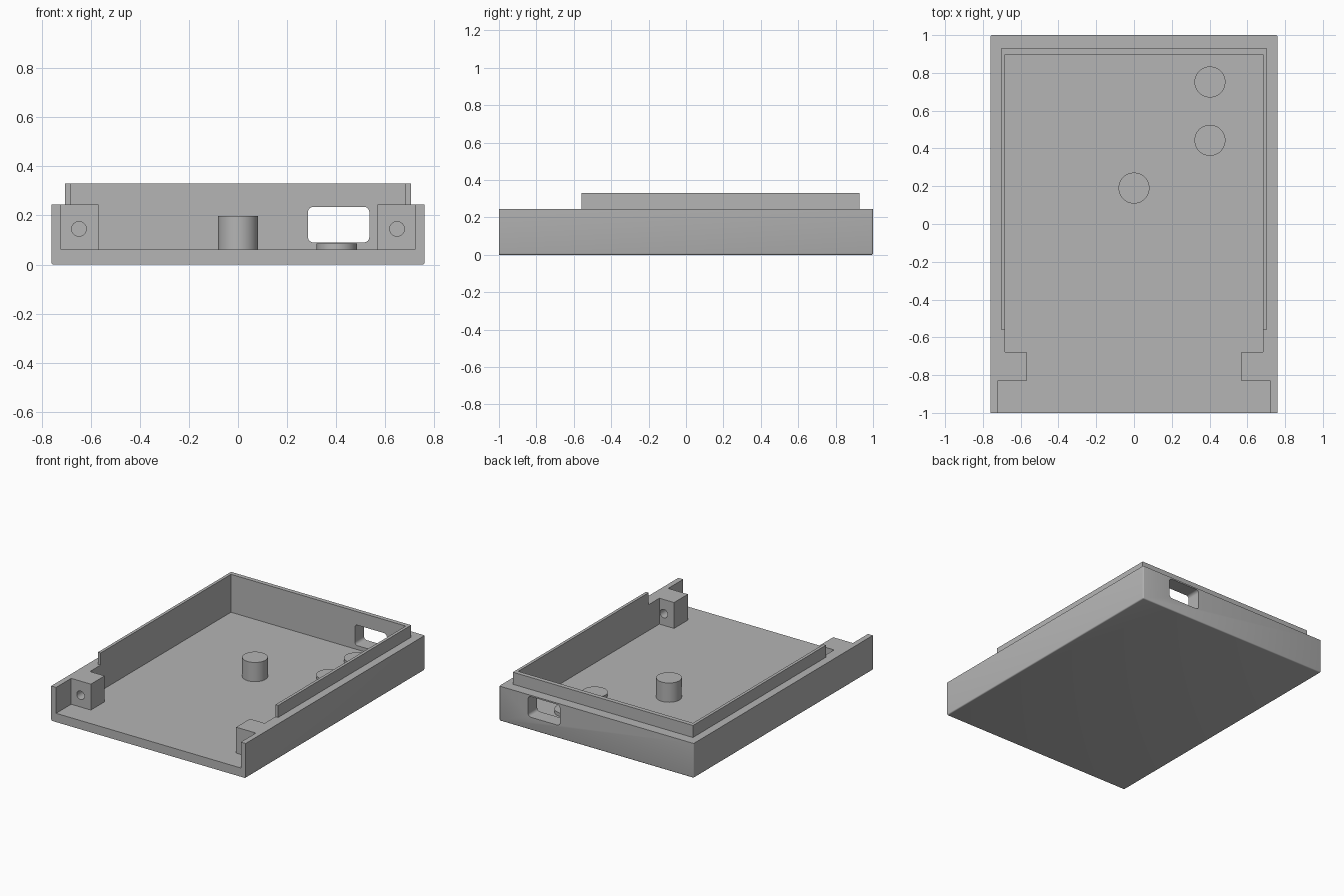
import bpy, bmesh, math
from mathutils import Matrix, Vector

cube = bpy.data.objects.get("Cube")
if cube:
    bpy.data.objects.remove(cube, do_unlink=True)

grey = bpy.data.materials.new("plain grey")
grey.use_nodes = True
tone = (0.46, 0.46, 0.46, 1)
grey.diffuse_color = tone
grey.node_tree.nodes["Principled BSDF"].inputs["Base Color"].default_value = tone

W, L, FLOOR, RIM, TOP = 0.76, 1.0, 0.062, 0.245, 0.33
INNER, BACK = 0.683, 0.897


def add_object(name, bm):
    bmesh.ops.recalc_face_normals(bm, faces=bm.faces)
    mesh = bpy.data.meshes.new(name)
    bm.to_mesh(mesh)
    bm.free()
    mesh.materials.append(grey)
    obj = bpy.data.objects.new(name, mesh)
    bpy.context.collection.objects.link(obj)
    return obj


def prism(name, outline, low, high, axis="Z"):
    """Extrude an outline upwards, or an (x, z) outline along y."""
    bm = bmesh.new()
    place = (lambda p: (p[0], p[1], low)) if axis == "Z" else (lambda p: (p[0], low, p[1]))
    face = bm.faces.new([bm.verts.new(place(p)) for p in outline])
    moved = bmesh.ops.extrude_face_region(bm, geom=[face])["geom"]
    push = Vector((0, 0, high - low)) if axis == "Z" else Vector((0, high - low, 0))
    bmesh.ops.translate(bm, vec=push, verts=[v for v in moved if isinstance(v, bmesh.types.BMVert)])
    return add_object(name, bm)


def mirrored(half):
    return half + [(-x, y) for x, y in reversed(half)]


def circle(cx, cy, r, n):
    return [(cx + r * math.cos(math.tau * i / n), cy + r * math.sin(math.tau * i / n)) for i in range(n)]


def rounded_rect(x0, x1, z0, z1, r, steps=6):
    pts = []
    for k, (cx, cz) in enumerate([(x1 - r, z1 - r), (x0 + r, z1 - r), (x0 + r, z0 + r), (x1 - r, z0 + r)]):
        for i in range(steps + 1):
            a = math.pi / 2 * (k + i / steps)
            pts.append((cx + r * math.cos(a), cz + r * math.sin(a)))
    return pts


def cut(obj, cutter):
    cutter.hide_render = True
    mod = obj.modifiers.new("cut", "BOOLEAN")
    mod.operation, mod.solver, mod.object = "DIFFERENCE", "EXACT", cutter
    bpy.context.view_layer.update()
    mesh = bpy.data.meshes.new_from_object(obj.evaluated_get(bpy.context.evaluated_depsgraph_get()))
    obj.modifiers.clear()
    obj.data = mesh
    bpy.data.objects.remove(cutter, do_unlink=True)


# Tray block with softened underside and rear corners
bm = bmesh.new()
bmesh.ops.create_cube(bm, size=1, matrix=Matrix.Translation((0, 0, RIM / 2)) @ Matrix.Diagonal((2 * W, 2 * L, RIM, 1)))
soft = []
for e in bm.edges:
    mid = (e.verts[0].co + e.verts[1].co) / 2
    if (mid.z < 0.01 and mid.y > -0.9) or (mid.y > 0.9 and abs(mid.x) > 0.5):
        soft.append(e)
bmesh.ops.bevel(bm, geom=soft, offset=0.008, segments=3, profile=0.5, affect="EDGES")
tray = add_object("tray", bm)

# Cavity, open at the front, leaving two screw blocks
cavity = mirrored([(0.722, -1.1), (0.722, -0.832), (0.568, -0.832),
                   (0.568, -0.678), (INNER, -0.678), (INNER, BACK)])
cut(tray, prism("cavity_cutter", cavity, FLOOR, 0.5))

# Screw holes and rear port
for side in (-1, 1):
    cut(tray, prism("screw_hole_cutter", circle(side * 0.648, 0.145, 0.03, 32), -0.9, -0.6, "Y"))
cut(tray, prism("port_cutter", rounded_rect(0.285, 0.535, 0.09, 0.235, 0.022), 0.8, 1.1, "Y"))

# Raised locating lip around three sides
prism("locating_lip", mirrored([(INNER, BACK), (INNER, -0.558), (0.704, -0.558), (0.704, 0.928)][::-1]), RIM, TOP)

# Support posts
for name, x, y, top in [("centre_post", 0, 0.19, 0.198), ("inner_low_post", 0.402, 0.443, 0.086),
                        ("rear_low_post", 0.402, 0.752, 0.086)]:
    prism(name, circle(x, y, 0.082, 48), FLOOR, top)

# Smooth curved faces, keeping hard edges sharp
bpy.ops.object.select_all(action="DESELECT")
for obj in bpy.context.collection.objects:
    if obj.type == "MESH":
        obj.select_set(True)
        bpy.context.view_layer.objects.active = obj
bpy.ops.object.shade_smooth_by_angle(angle=math.radians(35))
